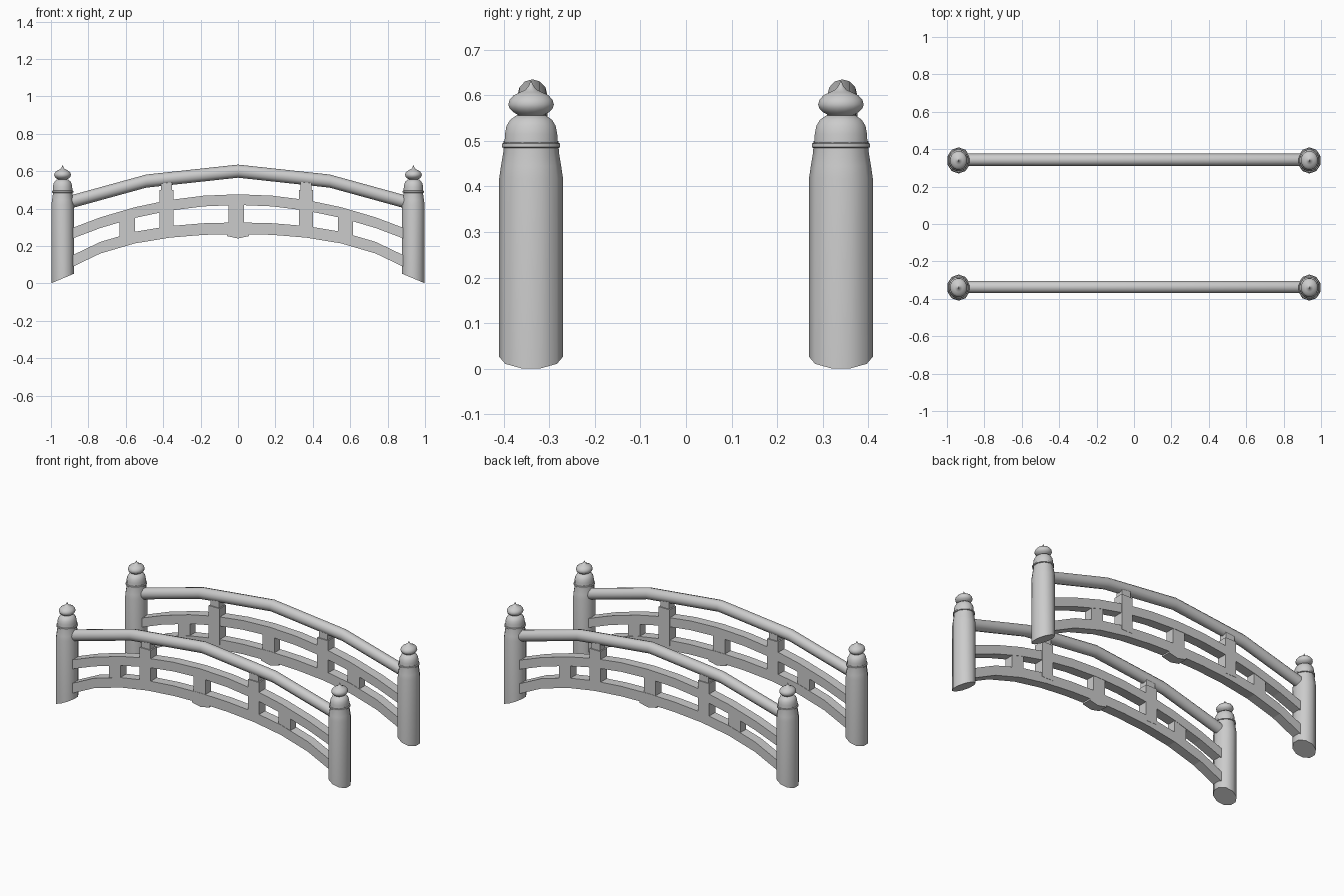
import bpy, bmesh, math

if "Cube" in bpy.data.objects:
    bpy.data.objects.remove(bpy.data.objects["Cube"])

RAIL_Y = {"front": -0.34, "back": 0.34}
POST_X = 0.938


def finish(bm, name, angle=None):
    bmesh.ops.recalc_face_normals(bm, faces=bm.faces)
    me = bpy.data.meshes.new(name)
    bm.to_mesh(me)
    bm.free()
    ob = bpy.data.objects.new(name, me)
    bpy.context.collection.objects.link(ob)
    if angle:
        bpy.ops.object.select_all(action='DESELECT')
        ob.select_set(True)
        bpy.context.view_layer.objects.active = ob
        bpy.ops.object.shade_smooth_by_angle(angle=math.radians(angle))
    return ob


def skin(name, rings, angle=None):
    """Join equal-length vertex rings into a capped tube."""
    bm = bmesh.new()
    loops = [[bm.verts.new(p) for p in ring] for ring in rings]
    n = len(loops[0])
    for a, b in zip(loops, loops[1:]):
        for i in range(n):
            j = (i + 1) % n
            bm.faces.new((a[i], a[j], b[j], b[i]))
    bm.faces.new(loops[0])
    bm.faces.new(loops[-1])
    return finish(bm, name, angle)


def lathe(name, x, y, profile, sides, angle=40, slant=0.0):
    """Slightly oval turned part; slant cuts the foot along the slope."""
    rings = []
    for k, (r, z) in enumerate(profile):
        ring = []
        for i in range(sides):
            t = 2 * math.pi * (i + 0.5) / sides
            px = x + 0.9 * r * math.cos(t)
            pz = z + slant * (1 - abs(px)) if k == 0 else z
            ring.append((px, y + r * math.sin(t), pz))
        rings.append(ring)
    return skin(name, rings, angle)


def sweep(name, path, section, y, angle=None):
    return skin(name, [[(x, y + sy, z + sz) for sy, sz in section]
                       for x, z in path], angle)


def box(name, x0, x1, y, depth, z0, z1):
    h = depth / 2
    ring = [(x0, y - h), (x1, y - h), (x1, y + h), (x0, y + h)]
    return skin(name, [[(px, py, z) for px, py in ring] for z in (z0, z1)])


def rect(w, h):
    return [(-w / 2, -h / 2), (w / 2, -h / 2), (w / 2, h / 2), (-w / 2, h / 2)]


def lower_z(x):
    return 0.295 - 0.13 * x ** 2 - 0.115 * x ** 4


def middle_z(x):
    return 0.448 - 0.228 * x ** 2


SHAFT = [(0.07, 0.0), (0.07, 0.418), (0.066, 0.445), (0.061, 0.475), (0.06, 0.5)]
COLLAR = [(0.06, 0.484), (0.065, 0.486), (0.065, 0.494), (0.06, 0.496)]
CAP = [(0.0595, 0.49), (0.0585, 0.515), (0.055, 0.533), (0.047, 0.546),
       (0.034, 0.555), (0.027, 0.556), (0.04, 0.563), (0.048, 0.571),
       (0.051, 0.58), (0.048, 0.59), (0.039, 0.6), (0.024, 0.607),
       (0.013, 0.612), (0.006, 0.62), (0.001, 0.631)]

XS = [0.92 * i / 5 for i in range(-5, 6)]
ROUND = [(0.033 * math.cos(math.pi * i / 6), 0.035 * math.sin(math.pi * i / 6))
         for i in range(12)]

for side, y in RAIL_Y.items():
    # end posts with collar and onion finial
    for end, x in (("left", -POST_X), ("right", POST_X)):
        lathe(f"{side}_{end}_post", x, y, SHAFT, 10, 45, slant=0.42)
        lathe(f"{side}_{end}_collar", x, y, COLLAR, 16)
        lathe(f"{side}_{end}_finial", x, y, CAP, 16)

    # round handrail, four straight runs
    yr = y + 0.003
    sweep(f"{side}_handrail",
          [(-0.93, 0.426), (-0.49, 0.547), (0, 0.6), (0.49, 0.547), (0.93, 0.426)],
          ROUND, yr, 40)

    # arched beams
    sweep(f"{side}_middle_beam", [(x, middle_z(x)) for x in XS], rect(0.06, 0.057), yr)
    sweep(f"{side}_lower_beam", [(x, lower_z(x)) for x in XS], rect(0.06, 0.062), yr)

    # wedge under the crown of the lower beam
    sweep(f"{side}_keystone", [(-0.06, 0.265), (0, 0.252), (0.06, 0.265)],
          rect(0.06, 0.024), yr)

    # short struts between the two beams
    for i, x in enumerate((-0.593, -0.01, 0.575)):
        box(f"{side}_short_strut_{i + 1}", x - 0.041, x + 0.041, yr, 0.056,
            lower_z(x), middle_z(x))

    # tall struts through the middle beam, with a narrow neck under the handrail
    for i, x in enumerate((-0.382, 0.364)):
        box(f"{side}_tall_strut_{i + 1}", x - 0.038, x + 0.038, yr, 0.063,
            lower_z(x), 0.5)
        box(f"{side}_strut_neck_{i + 1}", x - 0.03, x + 0.03, yr, 0.05, 0.495, 0.555)
